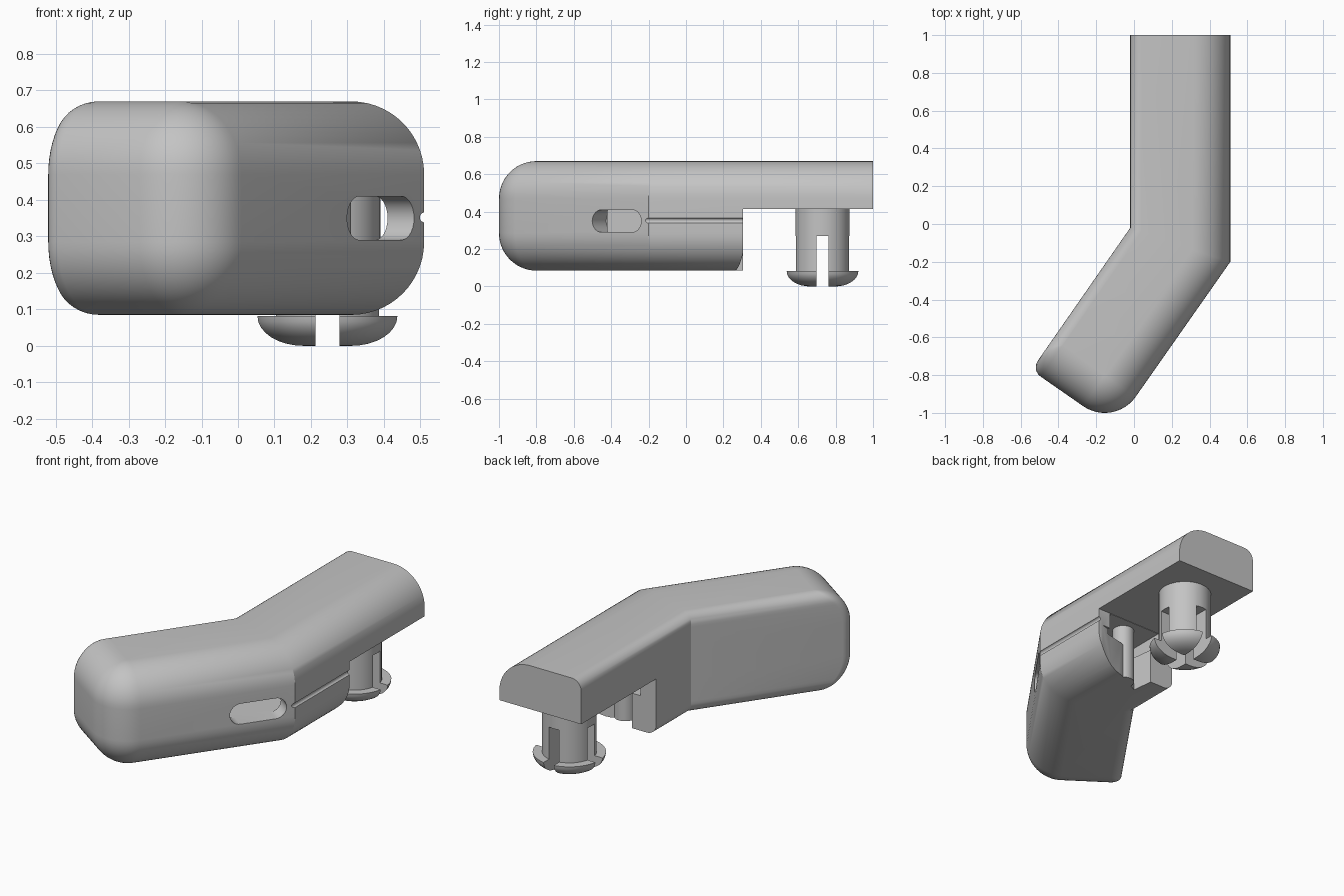
import bpy, bmesh, math
from math import sin, cos, pi, sqrt
from mathutils import Vector, Matrix

cube = bpy.data.objects.get("Cube")
if cube:
    bpy.data.objects.remove(cube, do_unlink=True)

grey = bpy.data.materials.new("plain grey")
grey.use_nodes = True
grey.diffuse_color = (0.55, 0.55, 0.55, 1)
grey.node_tree.nodes["Principled BSDF"].inputs["Base Color"].default_value = (0.55, 0.55, 0.55, 1)


def finish(name, bm):
    bmesh.ops.recalc_face_normals(bm, faces=bm.faces[:])
    mesh = bpy.data.meshes.new(name)
    bm.to_mesh(mesh)
    bm.free()
    mesh.materials.append(grey)
    obj = bpy.data.objects.new(name, mesh)
    bpy.context.collection.objects.link(obj)
    return obj


def loft(name, rings):
    """Skin closed rings of equal length and cap both ends."""
    bm = bmesh.new()
    rows = [[bm.verts.new(p) for p in ring] for ring in rings]
    n = len(rows[0])
    for a, b in zip(rows, rows[1:]):
        for i in range(n):
            j = (i + 1) % n
            bm.faces.new((a[i], a[j], b[j], b[i]))
    bm.faces.new(rows[0][::-1])
    bm.faces.new(rows[-1])
    return finish(name, bm)


def prism(name, pts, z0, z1, matrix=Matrix()):
    return loft(name, [[matrix @ Vector((x, y, z)) for x, y in pts] for z in (z0, z1)])


def box(name, x0, x1, y0, y1, z0, z1):
    return prism(name, [(x0, y0), (x1, y0), (x1, y1), (x0, y1)], z0, z1)


def circle(cx, cy, r, n=48):
    return [(cx + r * cos(2 * pi * i / n), cy + r * sin(2 * pi * i / n)) for i in range(n)]


def select(obj):
    bpy.ops.object.select_all(action='DESELECT')
    obj.select_set(True)
    bpy.context.view_layer.objects.active = obj


def cut(obj, cutter):
    cutter.hide_render = True
    mod = obj.modifiers.new("cut", 'BOOLEAN')
    mod.operation = 'DIFFERENCE'
    mod.solver = 'EXACT'
    mod.object = cutter
    select(obj)
    bpy.ops.object.modifier_apply(modifier=mod.name)
    bpy.data.objects.remove(cutter, do_unlink=True)


def smooth(obj):
    select(obj)
    bpy.ops.object.shade_smooth_by_angle(angle=math.radians(32))


# Bent body: u runs along the angled arm, n points out of its outer wall
BOTTOM, TOP, BIG, SMALL = 0.085, 0.67, 0.2, 0.06
u = Vector((-0.57, -0.82)).normalized()
n = Vector((-u.y, u.x))
outer, inner, tip = Vector((0.51, -0.2)), Vector((-0.02, -0.02)), Vector((-0.155, -0.8))
reach = u.dot(tip) + BIG


def inset(r, h):
    return r - sqrt(max(0, r * r - (r - h) ** 2)) if h < r else 0


def arc(c, r, a, b, steps):
    return [c + r * (a * cos(t) + b * sin(t)) for t in [pi / 2 * i / steps for i in range(steps + 1)]]


def outline(h):
    d, s = inset(BIG, h), inset(SMALL, h)
    r = max(SMALL - s, 0.003)
    base = inner + n * (s + r)
    corner = base + u * (reach - d - r - u.dot(base))
    pts = [Vector((outer.x - d, 1)), outer - n * d + u * (d * (1 - n.x) / -u.x)]
    pts += arc(tip, max(BIG - d, 0.003), n, u, 12)
    pts += arc(corner, r, u, -n, 6)
    pts += [inner + n * s + u * (s * (1 - n.x) / u.x), Vector((inner.x + s, 1))]
    return pts


heights = [BIG * (1 - cos(pi / 2 * i / 14)) for i in range(15)]
levels = [(BOTTOM + h, h) for h in heights] + [(TOP - h, h) for h in reversed(heights)]
body = loft("bent_body", [[(p.x, p.y, z) for p in outline(h)] for z, h in levels])

# Open space below the rear plate
cut(body, box("rear_cutter", -0.3, 0.8, 0.305, 1.3, -0.2, 0.415))

# Inner channel and the open pocket at its mouth
cut(body, prism("channel_cutter", [(0.43, 0.35), (0.43, -0.16), (0.25, -0.42),
                                   (0.08, -0.42), (0.08, 0.35)], 0.29, 0.413))
cut(body, prism("pocket_cutter", [(0.54, 0.35), (0.5, 0.31), (0.4, 0.28), (0.31, 0.26),
                                  (0.15, 0.18), (0.13, 0.35)], -0.1, 0.32))

# Rounded slot through the angled outer wall
half, rad = 0.16, 0.06
slot = [(side * (half - rad) + rad * cos(a), rad * sin(a))
        for side, start in ((1, -pi / 2), (-1, pi / 2))
        for a in [start + pi * i / 14 for i in range(15)]]
frame = Matrix(((u.x, 0, n.x, 0.39), (u.y, 0, n.y, -0.37), (0, 1, 0, 0.35), (0, 0, 0, 1)))
cut(body, prism("slot_cutter", slot, -0.13, 0.1, frame))

# Thin groove along the straight outer side
along_y = Matrix(((1, 0, 0, 0.512), (0, 0, 1, 0), (0, 1, 0, 0.352), (0, 0, 0, 1)))
cut(body, prism("groove_cutter", circle(0, 0, 0.014, 16), -0.23, 0.4, along_y))
smooth(body)

# Upright pin in the pocket
pin = prism("pocket_pin", circle(0.25, 0.205, 0.06, 32), BOTTOM, 0.42)
smooth(pin)

# Split snap fastener: round stem with a domed, flanged head
CX, CY = 0.245, 0.73
dome = [(0.195 - 0.125 * (1 - sin(a)), 0.082 * (1 - cos(a)))
        for a in [pi / 2 * i / 8 for i in range(9)]]
profile = dome + [(0.145, 0.082), (0.145, 0.42)]
fastener = loft("snap_fastener", [[(x, y, z) for x, y in circle(CX, CY, r)] for r, z in profile])
for hx, hy in ((0.033, 0.4), (0.4, 0.033)):
    cut(fastener, box("split_cutter", CX - hx, CX + hx, CY - hy, CY + hy, -0.1, 0.27))
smooth(fastener)
